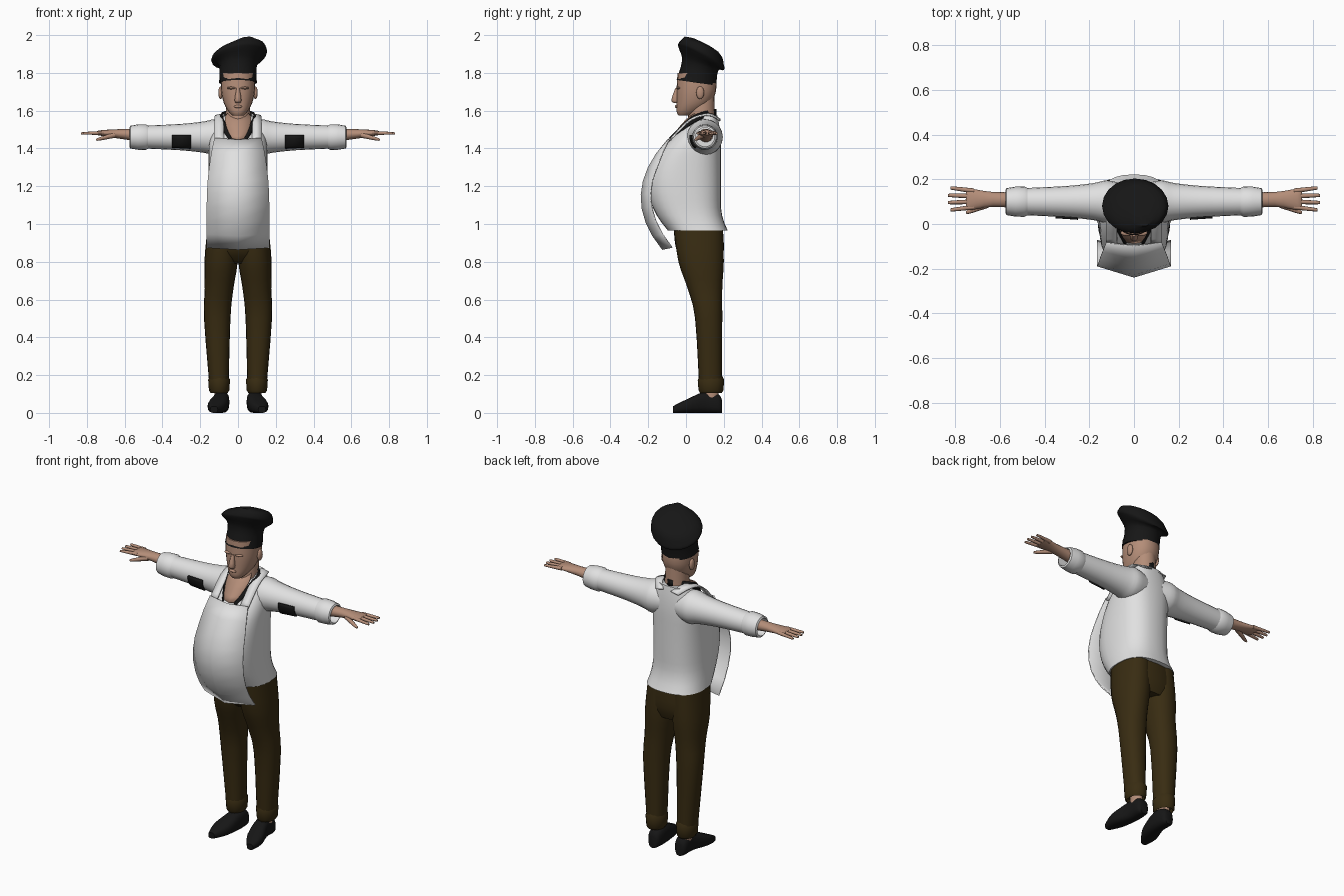
import bpy, bmesh, math

if "Cube" in bpy.data.objects:
    bpy.data.objects.remove(bpy.data.objects["Cube"], do_unlink=True)


def material(name, *color):
    mat = bpy.data.materials.new(name)
    mat.use_nodes = True
    mat.diffuse_color = (*color, 1)
    shader = next(node for node in mat.node_tree.nodes if node.type == "BSDF_PRINCIPLED")
    shader.inputs["Base Color"].default_value = (*color, 1)
    return mat


white = material("white cloth", .75, .75, .75)
black = material("black cloth", .008, .008, .008)
brown = material("brown trousers", .04, .025, .006)
skin = material("skin", .46, .27, .19)


def finish(name, bm, mat):
    bmesh.ops.recalc_face_normals(bm, faces=bm.faces[:])
    mesh = bpy.data.meshes.new(name)
    bm.to_mesh(mesh)
    bm.free()
    mesh.materials.append(mat)
    obj = bpy.data.objects.new(name, mesh)
    bpy.context.collection.objects.link(obj)
    bpy.ops.object.select_all(action="DESELECT")
    obj.select_set(True)
    bpy.context.view_layer.objects.active = obj
    bpy.ops.object.shade_smooth_by_angle(angle=math.radians(50))
    return obj


def smooth(points, steps):
    """Run a smooth curve through a few key points of any dimension."""
    padded = [points[0], *points, points[-1]]
    result = []
    for before, start, end, after in zip(padded, padded[1:], padded[2:], padded[3:]):
        for step in range(steps):
            t = step / steps
            result.append([
                b + t * (c - a + t * (2 * a - 5 * b + 4 * c - d + t * (3 * (b - c) + d - a))) / 2
                if steps > 1 else b
                for a, b, c, d in zip(before, start, end, after)])
    return result + [points[-1]]


def bridge(bm, rows, closed):
    for lower, upper in zip(rows, rows[1:]):
        count = len(lower)
        for i in range(count if closed else count - 1):
            j = (i + 1) % count
            bm.faces.new((lower[i], lower[j], upper[j], upper[i]))


def loft(name, mat, rings, axis="z", side=1, power=2, sides=20, steps=3, caps=True):
    """Skin rings of position, centre u, centre v, radius u, radius v, slope u, slope v."""
    bm = bmesh.new()
    loops = []
    rings = [(*ring, 0, 0)[:7] for ring in rings]
    for position, centre_u, centre_v, radius_u, radius_v, slope_u, slope_v in smooth(rings, steps):
        loop = []
        for i in range(sides):
            c, s = math.cos(math.tau * i / sides), math.sin(math.tau * i / sides)
            u = radius_u * math.copysign(abs(c) ** (2 / power), c)
            v = radius_v * math.copysign(abs(s) ** (2 / power), s)
            along = position + slope_u * u + slope_v * v
            u, v = centre_u + u, centre_v + v
            x, y, z = {"x": (along, u, v), "y": (u, along, v), "z": (u, v, along)}[axis]
            loop.append(bm.verts.new((x * side, y, z)))
        loops.append(loop)
    bridge(bm, loops, closed=True)
    if caps:
        bm.faces.new(loops[0])
        bm.faces.new(loops[-1])
    return finish(name, bm, mat)


def sheet(name, mat, rows, thickness=.006):
    """Thin cloth through rows of points."""
    bm = bmesh.new()
    bridge(bm, [[bm.verts.new(point) for point in row] for row in rows], closed=False)
    obj = finish(name, bm, mat)
    modifier = obj.modifiers.new("thickness", "SOLIDIFY")
    modifier.thickness = thickness
    modifier.offset = 0


def ball(name, mat, centre, radii):
    bm = bmesh.new()
    bmesh.ops.create_uvsphere(bm, u_segments=16, v_segments=10, radius=1)
    for vert in bm.verts:
        vert.co = [c + r * k for c, r, k in zip(centre, radii, vert.co)]
    finish(name, bm, mat)


def spread(start, end, count):
    return [start + (end - start) * i / (count - 1) for i in range(count)]


# Shirt body: round belly, flared hem, shoulders closing toward the neck
rings = []
for z in spread(.965, 1.575, 16):
    hem, shoulder = max(0, 1.1 - z) ** 2, max(0, z - 1.4) ** 2
    front = 1.9 * (z - 1.2) ** 2 - .2
    back = .185 + 2 * hem - .6 * shoulder
    rings.append((z, 0, (front + back) / 2, .155 + .7 * hem - 2.3 * shoulder, (back - front) / 2))
loft("shirt_body", white, rings, power=2.5, sides=32, steps=1)

# Apron bowed over the belly, with a ridge down the middle
rows = []
for z in spread(.875, 1.455, 9):
    width = .165 - .32 * (max(z, 1.1) - 1.1) ** 2
    ridge = 1.5 * (z - 1.15) ** 2 - .237
    edge = ridge + .05 * min(1, (1.5 - z) * 6)
    rows.append([(-width, edge, z), (0, ridge, z - .01), (width, edge, z)])
sheet("apron", white, rows)

# Bare chest in the open neckline, and the neck
sheet("chest", skin, [[(-w, y, z), (0, y - .005, z - .01), (w, y, z)] for z, w, y in
                      smooth([(1.455, .04, -.08), (1.55, .07, 0), (1.585, .055, .05)], 3)])
loft("neck", skin, [(1.5, 0, .08, .07, .075), (1.68, 0, .085, .06, .065)])

# Head and face
loft("head", skin, [(1.575, 0, -.01, .03, .03), (1.595, 0, .01, .05, .06),
                    (1.64, 0, .04, .075, .09), (1.71, 0, .055, .09, .105),
                    (1.8, 0, .055, .09, .1)], power=2.2)
loft("nose", skin, [(1.64, 0, -.05, .01, .01), (1.655, 0, -.058, .018, .02),
                    (1.72, 0, -.048, .008, .008)], sides=12)
ball("mouth", skin, (0, -.049, 1.622), (.022, .01, .008))

# Tall hat: straight band and a tilted, puffed crown
loft("hat", black, [(1.748, 0, .055, .1, .105, 0, -.14), (1.84, 0, .075, .1, .095, 0, -.3),
                    (1.875, 0, .08, .14, .12, .1, -.5), (1.9, .01, .08, .144, .12, .1, -.46),
                    (1.94, .02, .075, .115, .1, .15, -.34), (1.985, .045, .02, .03, .03, .1, -.2)])

# Trouser seat
loft("trouser_seat", brown, [(.79, 0, .095, .14, .085), (.86, 0, .075, .165, .125),
                             (.98, 0, .065, .16, .13)], power=2.5)

for prefix, side in (("left_", 1), ("right_", -1)):
    ball(prefix + "ear", skin, (side * .092, .075, 1.695), (.012, .021, .034))
    ball(prefix + "brow", skin, (side * .034, -.04, 1.72), (.026, .013, .007))

    # Collar band around the neckline, leaning outward
    path = [(.036, -.088, 1.455), (.075, .01, 1.55), (.08, .08, 1.59), (0, .158, 1.61)]
    sheet(prefix + "collar", black, [[(side * x, y, z), (side * x * 1.25, y, z - .035)]
                                     for x, y, z in smooth(path, 4)], .009)

    # Apron strap over the shoulder
    path = [(.1, -.085, 1.45), (.1, .02, 1.555), (.09, .12, 1.585), (.05, .18, 1.555)]
    sheet(prefix + "strap", white, [[(side * (x - .025), y, z), (side * (x + .025), y, z - .01)]
                                    for x, y, z in smooth(path, 4)])

    # Sleeve and rolled cuff, round in section
    for part, radii, capped in (
            ("sleeve", [(.05, .08), (.12, .095), (.18, .083), (.3, .07), (.5, .06)], True),
            ("cuff", [(.47, .058), (.49, .068), (.53, .067), (.57, .06), (.575, .05), (.5, .05)],
             False)):
        loft(prefix + part, white, [(x, .1, 1.46, r, r) for x, r in radii], "x", side,
             steps=3 if capped else 1, caps=capped)

    # Patch wrapped on the front of the sleeve
    rows = []
    for angle in spread(-50, 8, 6):
        c, s = math.cos(math.radians(angle)), math.sin(math.radians(angle))
        rows.append([(side * x, .1 - r * c, 1.46 + r * s) for x, r in ((.25, .077), (.35, .07))])
    sheet(prefix + "sleeve_patch", black, rows, .009)

    # Forearm and palm, fanned fingers and a lowered thumb
    loft(prefix + "hand", skin, [(.49, .105, 1.468, .038, .036), (.63, .11, 1.477, .033, .025),
                                 (.73, .11, 1.482, .048, .014), (.75, .11, 1.48, .045, .008)],
         "x", side, sides=16)
    for i, finger in enumerate(("index", "middle", "ring", "little")):
        fan = i - 1.5
        tip = .835 - .01 * abs(fan)
        loft(prefix + finger + "_finger", skin,
             [(.715, .112 + .024 * fan, 1.482, .011, .011),
              (tip - .01, .112 + .032 * fan, 1.48, .008, .007),
              (tip, .112 + .032 * fan, 1.478, .004, .004)], "x", side, sides=10)
    loft(prefix + "thumb", skin, [(.65, .09, 1.472, .017, .016), (.735, .056, 1.45, .01, .009),
                                  (.752, .053, 1.446, .004, .004)], "x", side, sides=10)

    # Trouser leg, turned-up hem and ankle
    loft(prefix + "trouser_leg", brown, [(.13, .1, .13, .05, .06), (.5, .11, .12, .07, .072),
                                         (.66, .1, .1, .076, .092), (.8, .09, .08, .088, .12),
                                         (.97, .083, .066, .08, .13)], side=side, power=2.2)
    loft(prefix + "trouser_hem", brown, [(z, .1, .132, r, r + .012) for z, r in (
        (.2, .045), (.175, .058), (.12, .054), (.105, .045), (.14, .04))],
        side=side, sides=12, steps=1)
    loft(prefix + "ankle", skin, [(z, .095, .133, .03, .04) for z in (.07, .15)], side=side)

    # Shoe from heel to toe, as depth, half width and height, turned outward
    shoe = [(.19, .025, .07), (.17, .038, .1), (.1, .042, .112), (0, .05, .07), (-.07, .02, .035)]
    loft(prefix + "shoe", black, [(y, .088 + .23 * max(0, .1 - y), h / 2, w, h / 2)
                                  for y, w, h in shoe], "y", side, power=2.7)
